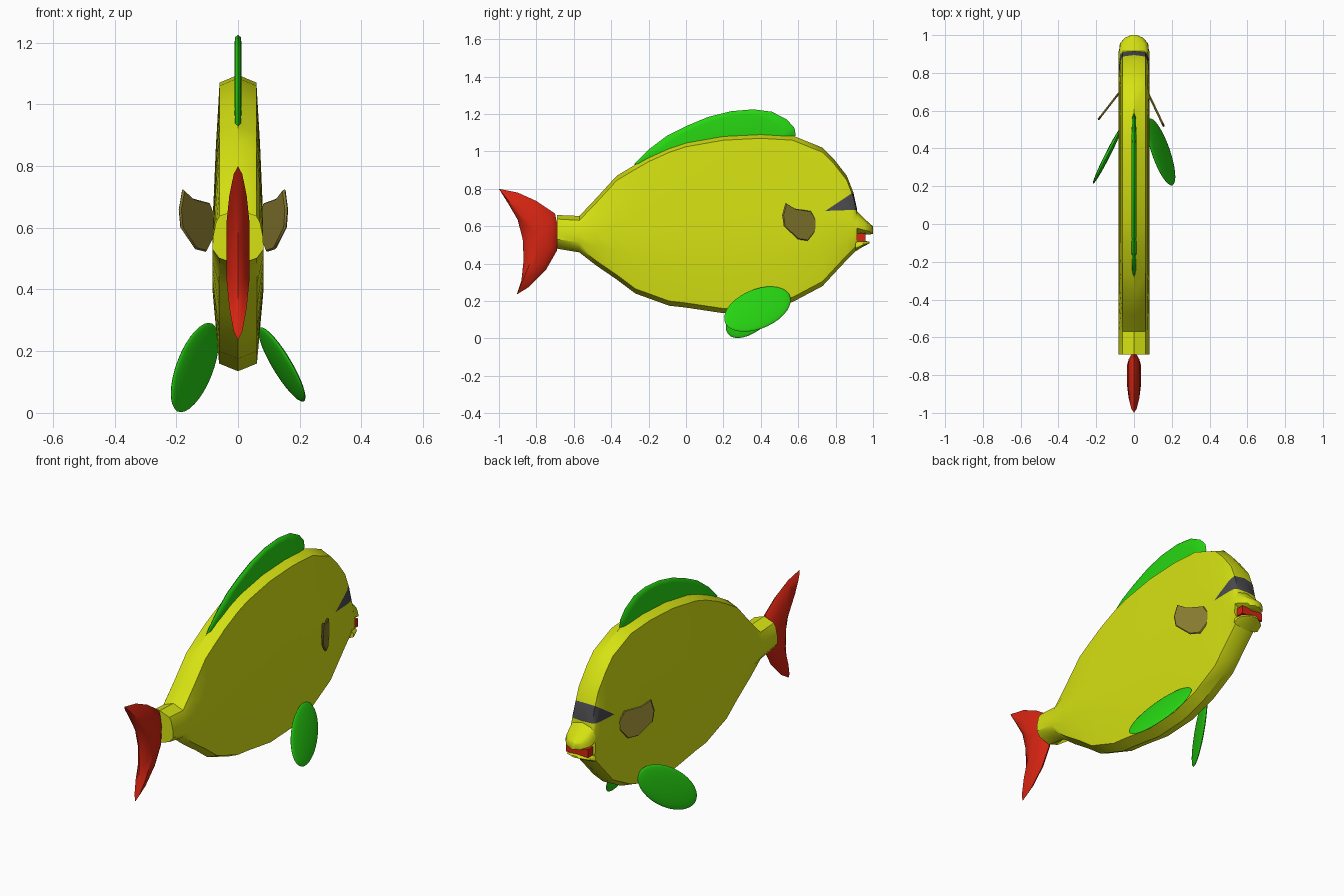
import bpy, bmesh
from mathutils import Vector, Matrix

if "Cube" in bpy.data.objects:
    bpy.data.objects.remove(bpy.data.objects["Cube"])


def material(name, rgb):
    m = bpy.data.materials.new(name)
    m.diffuse_color = (*rgb, 1)
    m.use_nodes = True
    m.node_tree.nodes["Principled BSDF"].inputs["Base Color"].default_value = m.diffuse_color
    return m


YELLOW = material("yellow", (0.67, 0.76, 0.006))
GREEN = material("green", (0.02, 0.67, 0.006))
RED = material("red", (0.68, 0.018, 0.006))
BROWN = material("brown", (0.25, 0.20, 0.03))
GREY = material("dark grey", (0.07, 0.068, 0.075))


def finish(name, bm, *mats, angle=0.6):
    bmesh.ops.recalc_face_normals(bm, faces=bm.faces[:])
    me = bpy.data.meshes.new(name)
    bm.to_mesh(me)
    bm.free()
    ob = bpy.data.objects.new(name, me)
    bpy.context.collection.objects.link(ob)
    for m in mats:
        me.materials.append(m)
    bpy.ops.object.select_all(action='DESELECT')
    ob.select_set(True)
    bpy.context.view_layer.objects.active = ob
    bpy.ops.object.shade_smooth_by_angle(angle=angle)
    return ob


def skin(rings):
    """Join closed rings of points into a capped tube."""
    bm = bmesh.new()
    vr = [[bm.verts.new(p) for p in r] for r in rings]
    n = len(vr[0])
    for a, b in zip(vr, vr[1:]):
        for i in range(n):
            j = (i + 1) % n
            bm.faces.new((a[i], a[j], b[j], b[i]))
    bm.faces.new(vr[0])
    bm.faces.new(vr[-1])
    return bm


def loft(stations):
    """Slab-sided section with a chamfered ridge, from (y, top, bottom, half width)."""
    rings = []
    for y, zt, zb, w in stations:
        h = zt - zb
        d = min(0.025, 0.12 * h)
        half = [(0.72, zt - d), (0.86, zb + 0.76 * h), (0.97, zb + 0.52 * h),
                (1.0, zb + 0.28 * h), (0.74, zb + d)]
        rings.append([(0, y, zt)] + [(w * f, y, z) for f, z in half]
                     + [(0, y, zb)] + [(-w * f, y, z) for f, z in reversed(half)])
    return skin(rings)


def plate(outline, centre, levels, place):
    """Thin fin: outline scaled about its centre at each thickness level."""
    c = Vector(centre)
    full = [(-t, s) for t, s in reversed(levels)] + [(0, 1)] + list(levels)
    return skin([[place(t, *(c + (Vector(p) - c) * s)) for p in outline]
                 for t, s in full])


# body
W = 0.083
profile = [(-0.69, 0.66, 0.48), (-0.57, 0.655, 0.46), (-0.48, 0.75, 0.39),
           (-0.37, 0.87, 0.315), (-0.27, 0.93, 0.24), (-0.2, 0.97, 0.215),
           (-0.09, 1.02, 0.175), (0, 1.05, 0.165), (0.2, 1.085, 0.135),
           (0.4, 1.095, 0.145), (0.57, 1.085, 0.195), (0.73, 1.02, 0.28),
           (0.79, 0.96, 0.345), (0.86, 0.87, 0.42), (0.895, 0.78, 0.455),
           (0.915, 0.69, 0.475)]
bm = loft([(y, t, b, W) for y, t, b in profile])

# eye wedge cut into the head between two sloping planes
A = Vector((0, 0.745, 0.682))
normals = []
for dy, dz in ((0.15, 0.1), (0.175, 0.006)):
    n = Vector((0, -dz, dy)).normalized()
    normals.append(n)
    head = [f for f in bm.faces if f.calc_center_median().y > 0.57]
    geom = list({v for f in head for v in f.verts} | {e for f in head for e in f.edges}) + head
    bmesh.ops.bisect_plane(bm, geom=geom, plane_co=A, plane_no=n)
for f in bm.faces:
    p = f.calc_center_median() - A
    if p.y > 0 and p.dot(normals[0]) < 0 and p.dot(normals[1]) > 0:
        f.material_index = 1
finish("body", bm, YELLOW, GREY)

# lips and mouth
finish("upper_lip", loft([(0.905, 0.69, 0.555, W * 0.97), (0.955, 0.64, 0.555, 0.075),
                          (0.985, 0.612, 0.556, 0.05), (1.0, 0.60, 0.56, 0.015)]), YELLOW)
finish("lower_lip", loft([(0.905, 0.528, 0.465, W * 0.97), (0.945, 0.523, 0.49, 0.072),
                          (0.98, 0.518, 0.508, 0.02)]), YELLOW)
bm = bmesh.new()
bmesh.ops.create_cube(bm, size=1, matrix=Matrix.Translation((0, 0.935, 0.54))
                      @ Matrix.Diagonal((0.135, 0.05, 0.045, 1)))
finish("mouth", bm, RED)


def upright(t, y, z):
    return (t, y, z)


# tail fin
tail = [(-1, 0.8), (-0.9, 0.78), (-0.8, 0.735), (-0.7, 0.668), (-0.682, 0.58),
        (-0.69, 0.47), (-0.75, 0.365), (-0.84, 0.275), (-0.905, 0.235),
        (-0.88, 0.31), (-0.868, 0.42), (-0.873, 0.53), (-0.9, 0.635), (-0.95, 0.72)]
finish("tail_fin", plate(tail, (-0.78, 0.53),
                         [(0.014, 0.9), (0.028, 0.65), (0.038, 0.3)], upright), RED, angle=0.9)

# dorsal fin
dorsal = [(-0.28, 0.93), (-0.2, 1.01), (-0.1, 1.085), (0, 1.135), (0.12, 1.185),
          (0.24, 1.215), (0.36, 1.225), (0.46, 1.212), (0.54, 1.17), (0.58, 1.125),
          (0.587, 1.085), (0.5, 1.03), (0.2, 0.98), (-0.1, 0.93)]
finish("dorsal_fin", plate(dorsal, (0.2, 1.07), [(0.009, 0.95), (0.012, 0.8)],
                           upright), GREEN, angle=0.9)

# pectoral fins, swept back from the cheeks
pectoral = [(0, 0.6), (0.05, 0.68), (0.15, 0.695), (0.205, 0.725), (0.225, 0.66),
            (0.215, 0.6), (0.13, 0.53), (0.07, 0.522)]
for side, root, dx, dy in (("right", (0.065, 0.712), 0.42, -0.88),
                           ("left", (-0.065, 0.712), -0.56, -0.72)):
    def swept(t, s, z, root=root, dx=dx, dy=dy):
        return (root[0] + s * dx - t * dy, root[1] + s * dy + t * dx, z)
    finish("pectoral_fin_" + side,
           plate(pectoral, (0.11, 0.62), [(0.006, 0.95)], swept), BROWN)

# pelvic fins: flattened ellipsoids, splayed outward and down
for side, centre, u, v, b in (
        ("right", (0.142, 0.382, 0.157), (0.35, -0.85, -0.4), (0.27, 0.5, -0.83), 0.11),
        ("left", (-0.14, 0.365, 0.147), (-0.36, -0.71, -0.605), (-0.27, -0.54, 0.797), 0.1)):
    u, v = Vector(u).normalized(), Vector(v).normalized()
    rot = Matrix((u, v, u.cross(v))).transposed().to_4x4()
    bm = bmesh.new()
    bmesh.ops.create_uvsphere(bm, u_segments=32, v_segments=16, radius=1,
                              matrix=Matrix.Translation(centre) @ rot
                              @ Matrix.Diagonal((0.2, b, 0.014, 1)))
    finish("pelvic_fin_" + side, bm, GREEN, angle=1.2)
